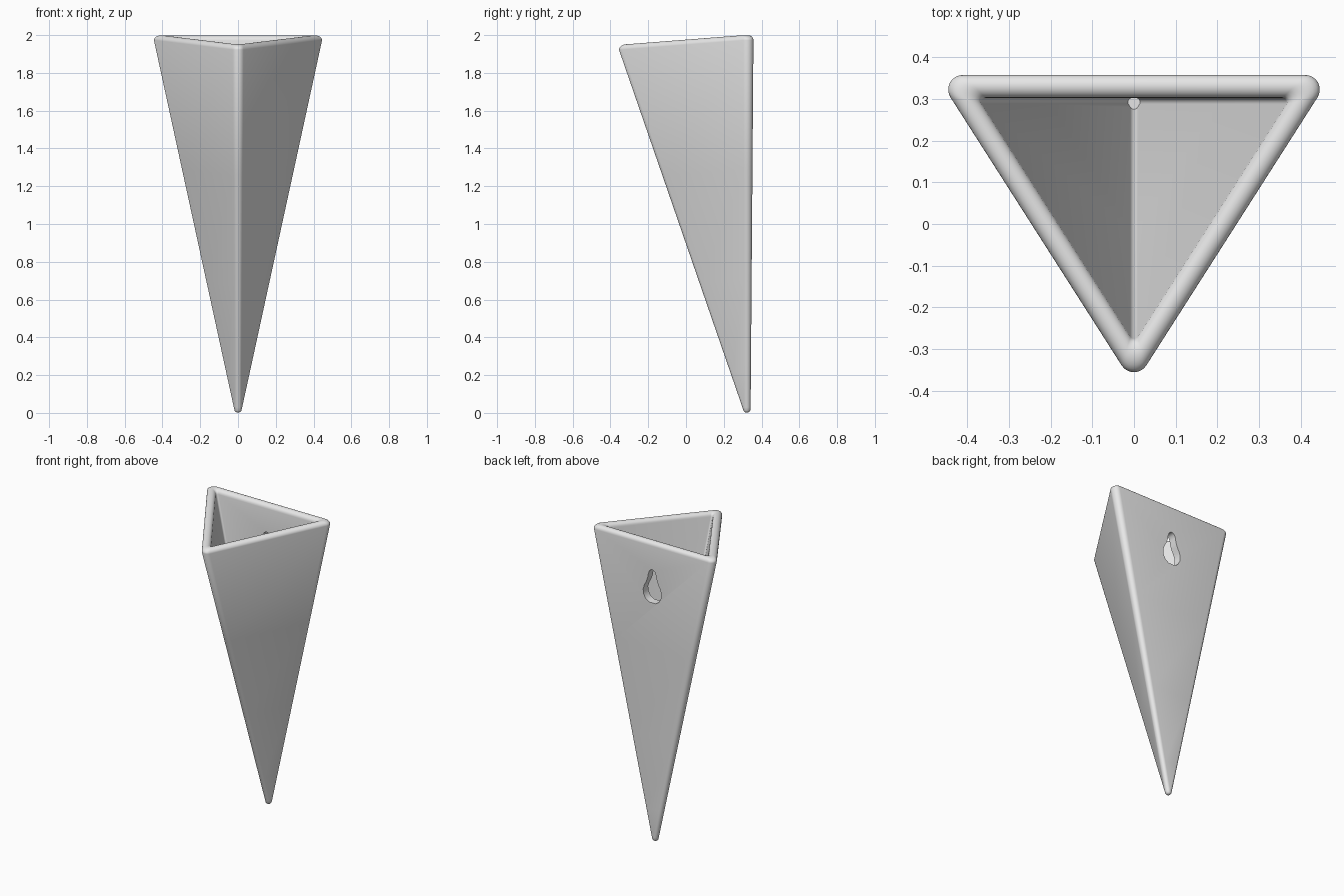
import bpy, bmesh, math
from mathutils import Vector

if "Cube" in bpy.data.objects:
    bpy.data.objects.remove(bpy.data.objects["Cube"])

# Core triangle (sharp corners, later rounded), shrinking linearly to the tip
TIP = Vector((0, 0.322, 0.02))
TOP = [Vector((0.41, 0.322, 1.973)), Vector((-0.41, 0.322, 1.973)), Vector((0, -0.32, 1.923))]
ARC = 8          # segments per rounded corner
LIP = 0.027      # lip height
INSET, R_OUT, R_IN = 0.03, 0.035, 0.01

side = (TOP[0] - TOP[2]).xy.length
base = TOP[0].x - TOP[1].x
INRADIUS = base * (TOP[0].y - TOP[2].y) / (base + 2 * side)
INCENTRE = (side * TOP[0] + side * TOP[1] + base * TOP[2]) / (base + 2 * side)
LEAN = math.atan2(-TOP[0].x, TOP[0].y - TOP[2].y)   # angle of the right wall normal
ARCS = [(LEAN, math.pi / 2), (math.pi / 2, math.pi - LEAN),
        (math.pi - LEAN, 2 * math.pi + LEAN)]


def ring(bm, s, inset, r, dz=0.0):
    """Rounded triangle at fraction s of the height."""
    verts = []
    for corner, (a0, a1) in zip(TOP, ARCS):
        p = TIP + s * (corner - TIP)
        if inset > 0:
            c = TIP + s * (INCENTRE - TIP)
            p = p.lerp(c, inset / (INRADIUS * s))
        for k in range(ARC + 1):
            a = a0 + (a1 - a0) * k / ARC
            verts.append(bm.verts.new(p + Vector((r * math.cos(a), r * math.sin(a), dz))))
    return verts


def bridge(bm, a, b):
    n = len(a)
    for i in range(n):
        j = (i + 1) % n
        bm.faces.new((a[i], a[j], b[j], b[i]))


# Hollow three-sided planter body
bm = bmesh.new()
rings = []
for e in (75, 50, 25):                                   # rounded tip
    t = math.radians(e)
    rings.append(ring(bm, 0.0005, 0, 0.02 * math.cos(t), -0.02 * math.sin(t)))
for s in (0.005, 0.1, 0.35, 0.65):                       # outer walls
    rings.append(ring(bm, s, 0, 0.02 + (R_OUT - 0.02) * s))
for k in range(11):                                      # rounded lip
    a = math.pi * k / 10
    t = (1 - math.cos(a)) / 2
    rings.append(ring(bm, 1, INSET * t, R_OUT + (R_IN - R_OUT) * t, LIP * math.sin(a)))
for s in (0.6, 0.145):                                   # cavity walls
    rings.append(ring(bm, s, INSET, R_IN))
for a, b in zip(rings, rings[1:]):
    bridge(bm, a, b)
bm.faces.new(rings[0])
bm.faces.new(rings[-1])
bmesh.ops.recalc_face_normals(bm, faces=bm.faces)
mesh = bpy.data.meshes.new("wall_planter")
bm.to_mesh(mesh)
bm.free()
planter = bpy.data.objects.new("wall_planter", mesh)
bpy.context.collection.objects.link(planter)

# Keyhole cutter: half widths by height, mirrored, extruded through the back wall
HALF = [(0.022, 1.595), (0.048, 1.61), (0.064, 1.64), (0.067, 1.67), (0.058, 1.70),
        (0.042, 1.73), (0.032, 1.76), (0.028, 1.785), (0.02, 1.805), (0.007, 1.815)]
outline = HALF + [(-x, z) for x, z in reversed(HALF)]
bm = bmesh.new()
near = [bm.verts.new((x, 0.22, z)) for x, z in outline]
far = [bm.verts.new((x, 0.45, z)) for x, z in outline]
bridge(bm, near, far)
bm.faces.new(near)
bm.faces.new(far)
bmesh.ops.recalc_face_normals(bm, faces=bm.faces)
cut_mesh = bpy.data.meshes.new("keyhole_cutter")
bm.to_mesh(cut_mesh)
bm.free()
cutter = bpy.data.objects.new("keyhole_cutter", cut_mesh)
bpy.context.collection.objects.link(cutter)
cutter.hide_render = True

bpy.context.view_layer.objects.active = planter
planter.select_set(True)
mod = planter.modifiers.new("keyhole", 'BOOLEAN')
mod.operation = 'DIFFERENCE'
mod.solver = 'EXACT'
mod.object = cutter
bpy.ops.object.modifier_apply(modifier=mod.name)
bpy.data.objects.remove(cutter)

# Plain grey finish
grey = bpy.data.materials.new("light_grey")
grey.diffuse_color = (0.8, 0.8, 0.8, 1)
grey.use_nodes = True
grey.node_tree.nodes["Principled BSDF"].inputs["Base Color"].default_value = grey.diffuse_color
planter.data.materials.clear()
planter.data.materials.append(grey)
bpy.ops.object.shade_smooth_by_angle(angle=math.radians(40))
